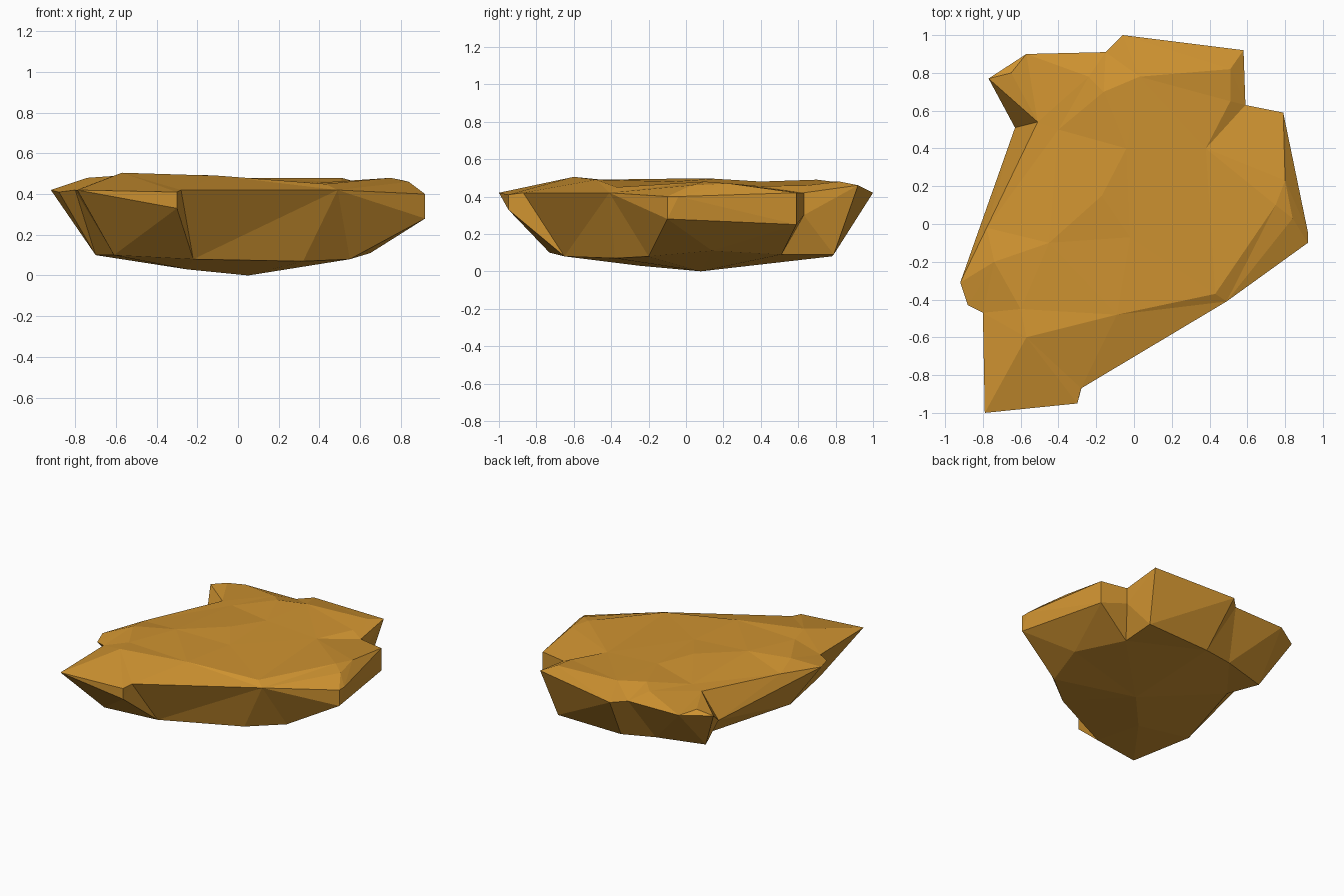
import bpy
import bmesh
from mathutils import Vector
from mathutils.geometry import delaunay_2d_cdt

default_cube = bpy.data.objects.get("Cube")
if default_cube:
    bpy.data.objects.remove(default_cube, do_unlink=True)


def make_material(name, color):
    material = bpy.data.materials.new(name)
    material.use_nodes = True
    material.diffuse_color = color
    shader = next(n for n in material.node_tree.nodes if n.type == "BSDF_PRINCIPLED")
    shader.inputs["Base Color"].default_value = color
    shader.inputs["Roughness"].default_value = 0.9
    return material


# Foot ring where the walls meet the shallow underside, counter-clockwise
foot = [
    (-.61, -.73, .1), (-.22, -.65, .08), (.32, -.38, .07), (.55, -.2, .08),
    (.65, .14, .11), (.5, .51, .09), (.52, .79, .09), (0, .78, .08),
    (-.25, .72, .1), (-.6, .62, .1), (-.5, .4, .09), (-.7, -.25, .1),
]

# Wall columns: rim corner, foot corner below it, optional ledge corner between
east_ledge = (.92, -.1, .28)
west_ledge = (-.63, .51, .25)
columns = [
    ((-.79, -1, .42), 0, None),
    ((-.3, -.95, .41), 1, (-.3, -.95, .33)),
    ((-.28, -.87, .42), 1, None),
    ((.49, -.41, .42), 2, None),
    ((.92, -.1, .4), 3, east_ledge),
    ((.92, -.04, .4), 4, east_ledge),
    ((.79, .59, .42), 4, (.79, .59, .25)),
    ((.59, .63, .42), 5, (.59, .63, .3)),
    ((.58, .92, .46), 6, None),
    ((-.06, 1, .42), 7, None),
    ((-.15, .91, .42), 8, None),
    ((-.57, .9, .42), 9, None),
    ((-.77, .77, .42), 9, None),
    ((-.51, .54, .45), 10, west_ledge),
    ((-.78, -.02, .44), 10, west_ledge),
    ((-.92, -.31, .42), 11, None),
    ((-.88, -.43, .41), 11, None),
    ((-.8, -.47, .42), 0, None),
]

# Gentle relief on the upper face and the keel underneath
top_relief = [
    (-.57, -.6, .505), (-.09, -.48, .49), (.43, -.37, .45), (.84, .03, .46),
    (.8, .23, .47), (.75, .1, .48), (.38, .4, .455), (.51, .65, .46),
    (.51, .82, .48), (.03, .78, .48), (-.24, .78, .47), (-.65, .8, .45),
    (-.74, -.2, .48), (-.45, -.1, .495), (-.17, .15, .495), (-.02, -.07, .48),
    (-.16, .7, .49), (-.04, .4, .48), (-.4, .5, .46), (-.6, -.45, .49),
]
keel = [(.05, .08, 0), (-.25, -.25, .03)]

bm = bmesh.new()
corner_cache = {}


def corner(point):
    if point not in corner_cache:
        corner_cache[point] = bm.verts.new(point)
    return corner_cache[point]


def add_face(points):
    unique = list(dict.fromkeys(points))
    if len(unique) > 2:
        bm.faces.new([corner(p) for p in unique])


def add_cap(ring, inner, flip):
    """Triangulate the area inside a ring through its inner points."""
    points = ring + inner
    flat = [Vector(p[:2]) for p in points]
    result = delaunay_2d_cdt(flat, [], [list(range(len(ring)))], 1, 1e-5)
    triangles, sources = result[2], result[3]
    for triangle in triangles:
        face = [points[sources[i][0]] for i in triangle]
        add_face(face[::-1] if flip else face)


# Upper face and underside
add_cap([c[0] for c in columns], top_relief, False)
add_cap(foot, keel, True)

# Walls, in an upper and a lower strip
for here, after in zip(columns, columns[1:] + columns[:1]):
    rim_a, rim_b = here[0], after[0]
    mid_a, mid_b = here[2] or rim_a, after[2] or rim_b
    foot_a, foot_b = foot[here[1]], foot[after[1]]
    add_face([rim_a, mid_a, mid_b, rim_b])
    add_face([mid_a, foot_a, foot_b, mid_b])
    # Fill the foot edge where a wall skips no corner but shares its ledge

bmesh.ops.triangulate(bm, faces=[f for f in bm.faces if len(f.verts) > 3])
bmesh.ops.recalc_face_normals(bm, faces=bm.faces[:])

mesh = bpy.data.meshes.new("rock_slab")
bm.to_mesh(mesh)
bm.free()
mesh.materials.append(make_material("ochre stone", (.62, .29, .03, 1)))
rock_slab = bpy.data.objects.new("rock_slab", mesh)
bpy.context.collection.objects.link(rock_slab)
